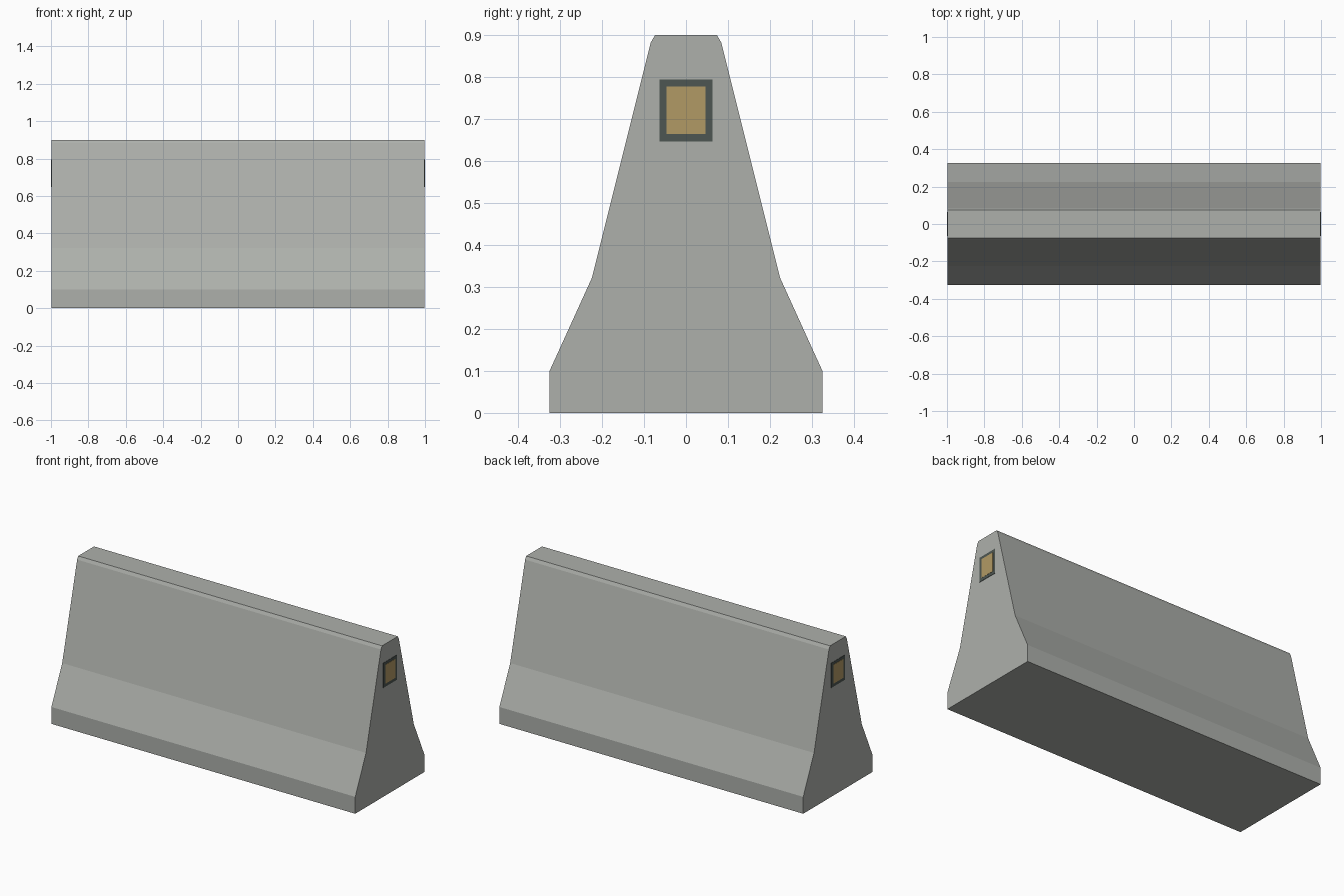
import bpy, bmesh

if "Cube" in bpy.data.objects:
    bpy.data.objects.remove(bpy.data.objects["Cube"])


def material(name, rgb):
    m = bpy.data.materials.new(name)
    m.diffuse_color = (*rgb, 1)
    m.use_nodes = True
    m.node_tree.nodes["Principled BSDF"].inputs["Base Color"].default_value = m.diffuse_color
    return m


concrete = material("concrete grey", (0.42, 0.435, 0.41))
steel = material("dark steel", (0.076, 0.094, 0.085))
amber = material("amber reflector", (0.44, 0.32, 0.13))


def add_object(name, bm, mat):
    bmesh.ops.recalc_face_normals(bm, faces=bm.faces)
    me = bpy.data.meshes.new(name)
    bm.to_mesh(me)
    bm.free()
    me.materials.append(mat)
    ob = bpy.data.objects.new(name, me)
    bpy.context.collection.objects.link(ob)
    return ob


def extrude_profile(name, points, x0, x1, mat):
    """Extrude a (y, z) outline along x."""
    bm = bmesh.new()
    face = bm.faces.new([bm.verts.new((x0, y, z)) for y, z in points])
    ext = bmesh.ops.extrude_face_region(bm, geom=[face])
    verts = [g for g in ext["geom"] if isinstance(g, bmesh.types.BMVert)]
    bmesh.ops.translate(bm, verts=verts, vec=(x1 - x0, 0, 0))
    return add_object(name, bm, mat)


def rect(half_y, z0, z1):
    return [(-half_y, z0), (half_y, z0), (half_y, z1), (-half_y, z1)]


# Barrier body: mirrored half profile
half = [(0.325, 0), (0.325, 0.1), (0.224, 0.322), (0.084, 0.882), (0.074, 0.9)]
profile = half + [(-y, z) for y, z in reversed(half)]
extrude_profile("barrier_body", profile, -0.997, 0.997, concrete)

# Framed reflectors on both ends
for side, s in (("left", -1), ("right", 1)):
    extrude_profile(f"{side}_reflector_frame", rect(0.063, 0.647, 0.794),
                    s * 0.992, s * 0.999, steel)
    extrude_profile(f"{side}_reflector", rect(0.046, 0.665, 0.778),
                    s * 0.993, s * 1.0, amber)
